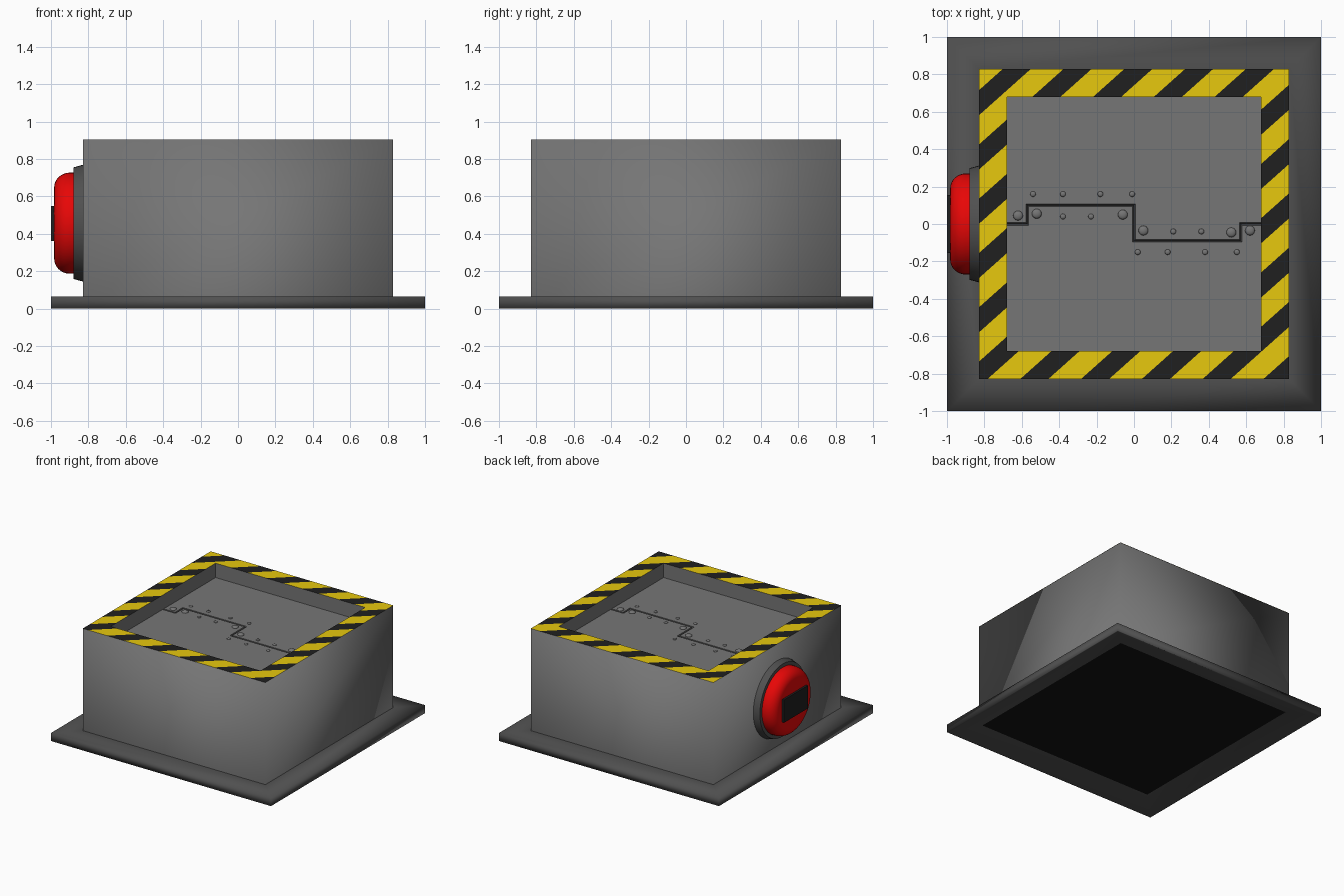
import bpy, bmesh, math
from mathutils import Vector

if "Cube" in bpy.data.objects:
    bpy.data.objects.remove(bpy.data.objects["Cube"])


def mat(name, r, g, b):
    m = bpy.data.materials.new(name)
    m.diffuse_color = (r, g, b, 1)
    m.use_nodes = True
    m.node_tree.nodes["Principled BSDF"].inputs["Base Color"].default_value = m.diffuse_color
    return m


GREY = mat("body grey", 0.18, 0.18, 0.18)
DARK = mat("dark grey", 0.08, 0.08, 0.08)
RED = mat("button red", 0.80, 0.002, 0.002)
YELLOW = mat("warning yellow", 0.80, 0.58, 0.004)
BLACK = mat("stripe black", 0.014, 0.014, 0.014)
PIT = mat("underside black", 0.006, 0.006, 0.006)


def finish(name, bm, mats, smooth=None):
    me = bpy.data.meshes.new(name)
    bm.to_mesh(me)
    bm.free()
    for m in mats:
        me.materials.append(m)
    ob = bpy.data.objects.new(name, me)
    bpy.context.collection.objects.link(ob)
    if smooth is not None:
        me.shade_smooth()
        if smooth < 180:
            me.set_sharp_from_angle(angle=math.radians(smooth))
    return ob


def square_rings(profile):
    """Sweep (half width, z) points round a square."""
    bm = bmesh.new()
    rings = [[bm.verts.new((sx * h, sy * h, z)) for sx, sy in
              ((-1, -1), (1, -1), (1, 1), (-1, 1))] for h, z in profile]
    for a, b in zip(rings, rings[1:]):
        for i in range(4):
            j = (i + 1) % 4
            bm.faces.new((a[i], a[j], b[j], b[i]))
    return bm


def lathe_x(name, profile, m, cz, n=48):
    """Turn (x, radius) points round an x axis at height cz."""
    bm = bmesh.new()
    rings = [[bm.verts.new((x, r * math.cos(2 * math.pi * i / n),
                            cz + r * math.sin(2 * math.pi * i / n)))
              for i in range(n)] for x, r in profile]
    for a, b in zip(rings, rings[1:]):
        for i in range(n):
            j = (i + 1) % n
            bm.faces.new((a[i], a[j], b[j], b[i]))
    bm.faces.new(rings[0])
    bm.faces.new(rings[-1])
    bmesh.ops.recalc_face_normals(bm, faces=bm.faces[:])
    return finish(name, bm, [m], 40)


def box(name, lo, hi, m):
    bm = bmesh.new()
    bmesh.ops.create_cube(bm, size=1)
    lo, hi = Vector(lo), Vector(hi)
    for v in bm.verts:
        v.co = (lo + hi) / 2 + v.co * (hi - lo)
    return finish(name, bm, [m])


# Base flange, its underside sloping up to a black panel
TOP, BASE = 0.905, 0.066
finish("base_flange", square_rings(
    [(0.81, 0.045), (0.99, 0), (1, 0), (1, BASE), (0.83, BASE)]), [DARK], 180)
bm = bmesh.new()
bm.faces.new([bm.verts.new((x, y, 0.045)) for x, y in
              ((-0.81, -0.81), (-0.81, 0.81), (0.81, 0.81), (0.81, -0.81))])
finish("underside_panel", bm, [PIT])

# Body shell with softened corners, and recess walls
finish("body_shell", square_rings(
    [(0.83, BASE), (0.83, TOP - 0.0015), (0.68, TOP - 0.0015)]), [GREY], 180)
finish("recess_walls", square_rings([(0.68, TOP), (0.68, 0.785)]), [GREY])

# Hazard rim: cut along diagonals, coloured by band
PERIOD, START, WIDTH, SLOPE = 0.325, -1.63, 0.15, 1.12
bm = square_rings([(0.83, TOP), (0.68, TOP)])
for k in range(-1, 12):
    for off in (0, WIDTH):
        u = START + k * PERIOD + off
        bmesh.ops.bisect_plane(bm, geom=bm.verts[:] + bm.edges[:] + bm.faces[:],
                               plane_co=(u, 0, 0), plane_no=(1, -SLOPE, 0))
for f in bm.faces:
    c = f.calc_center_median()
    f.material_index = int((c.x - SLOPE * c.y - START) % PERIOD < WIDTH)
finish("hazard_rim", bm, [YELLOW, BLACK])

# Two interlocking hatch doors; each seam edge drops into a narrow groove
FLOOR = 0.787
# x, y, direction in x from the seam into the upper door
SEAM = [(-0.68, 0, 0), (-0.57, 0, -1), (-0.57, 0.1, -1), (0, 0.1, 1),
        (0, -0.09, 1), (0.57, -0.09, -1), (0.57, 0, -1), (0.68, 0, 0)]
for name, s in (("upper_door", 1), ("lower_door", -1)):
    def edge(g, z):
        return [bm.verts.new((x + g * s * d, y + g * s, z)) for x, y, d in SEAM]
    bm = bmesh.new()
    rim, groove = edge(0.007, FLOOR), edge(0, FLOOR - 0.012)
    far = [bm.verts.new((x, 0.68 * s, FLOOR)) for x in (0.68, -0.68)]
    bm.faces.new(rim + far)
    for i in range(len(SEAM) - 1):
        bm.faces.new((rim[i], groove[i], groove[i + 1], rim[i + 1]))
    bmesh.ops.recalc_face_normals(bm, faces=bm.faces[:])
    bm.normal_update()
    if max(bm.faces, key=lambda f: f.calc_area()).normal.z < 0:
        bmesh.ops.reverse_faces(bm, faces=bm.faces[:])
    for f in bm.faces:
        f.material_index = int(f.normal.z < 0.9)
    finish(name, bm, [GREY, DARK])

# Domed rivets along the seam
BIG = [(-0.62, 0.045), (-0.52, 0.055), (-0.06, 0.05),
       (0.05, -0.035), (0.52, -0.045), (0.62, -0.035)]
SMALL = [(-0.54, 0.16), (-0.38, 0.16), (-0.18, 0.16), (-0.01, 0.16),
         (-0.38, 0.04), (-0.23, 0.04), (0.21, -0.04), (0.36, -0.04),
         (0.02, -0.15), (0.18, -0.15), (0.38, -0.15), (0.55, -0.15)]
for name, spots, r in (("large_rivets", BIG, 0.026), ("small_rivets", SMALL, 0.015)):
    bm = bmesh.new()
    for x, y in spots:
        new = bmesh.ops.create_uvsphere(bm, u_segments=16, v_segments=8, radius=r)
        for v in new["verts"]:
            v.co = (v.co.x + x, v.co.y + y, v.co.z * 0.5 + FLOOR)
    finish(name, bm, [GREY], 60)

# Side button: collar, rounded red cap, black plate
CZ = 0.457
lathe_x("button_collar", [(-0.82, 0.312), (-0.83, 0.312), (-0.88, 0.298)], DARK, CZ)
cap = [(-0.87, 0.27), (-0.90, 0.27)]
cap += [(-0.90 - 0.083 * math.sin(t * math.pi / 16),
         0.19 + 0.08 * math.cos(t * math.pi / 16)) for t in range(1, 9)]
lathe_x("button_cap", cap, RED, CZ)
box("button_plate", (-1.0, -0.155, 0.362), (-0.975, 0.155, 0.55), BLACK)
